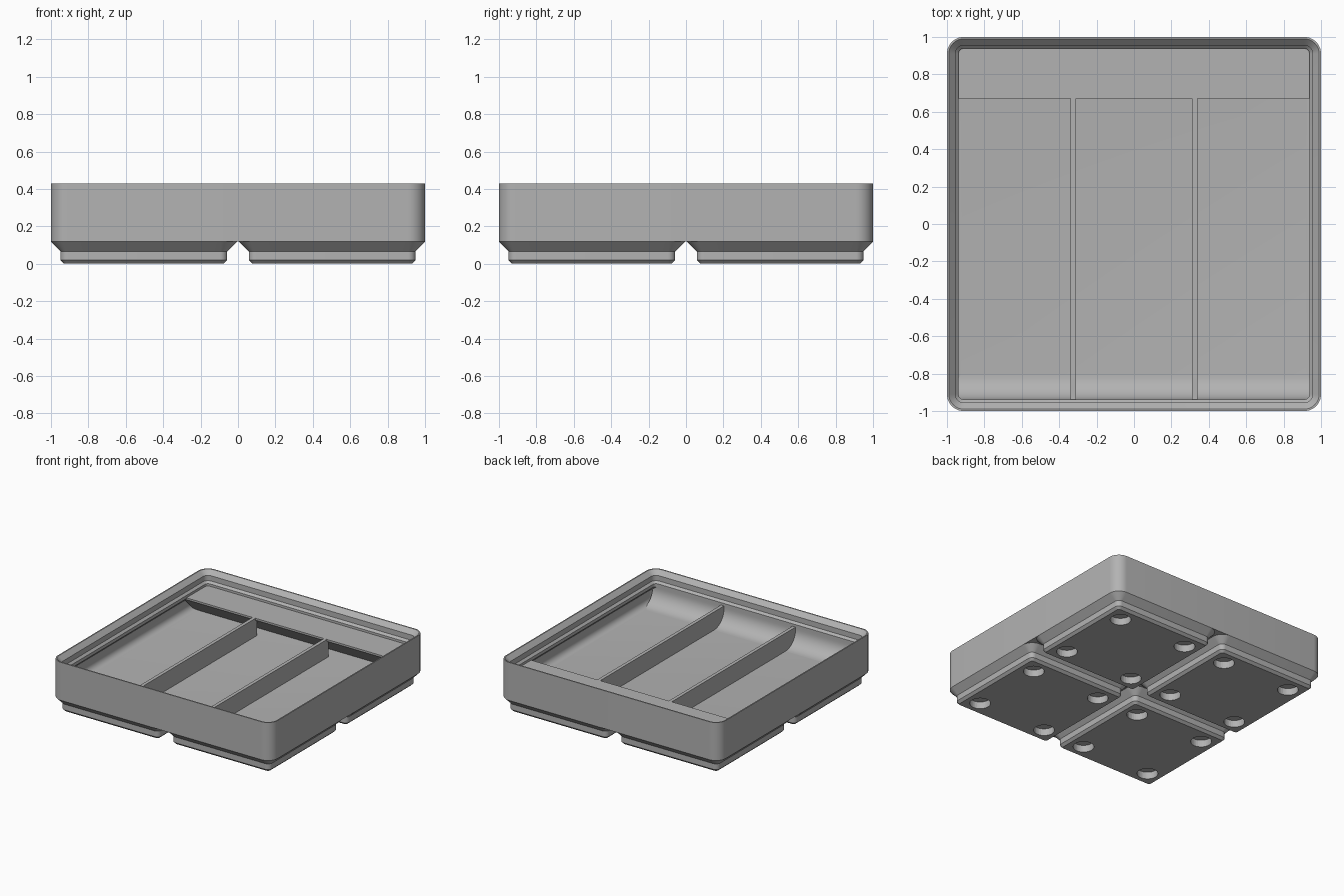
import bpy
import bmesh
from math import sin, cos, pi

if "Cube" in bpy.data.objects:
    bpy.data.objects.remove(bpy.data.objects["Cube"], do_unlink=True)

# Single plain grey plastic
GREY = (0.45, 0.45, 0.45, 1)
grey = bpy.data.materials.new("grey plastic")
grey.use_nodes = True
grey.diffuse_color = GREY
bsdf = next(n for n in grey.node_tree.nodes if n.type == 'BSDF_PRINCIPLED')
bsdf.inputs["Base Color"].default_value = GREY

WALL, LIP = 0.977, 0.938         # half widths of the cavity and of the lip opening
BASE, FLOOR, TOP, RIM = 0.118, 0.165, 0.315, 0.43
FILLET, SCOOP, STEPS = 0.05, 0.13, 10


def make_object(name, bm):
    bmesh.ops.recalc_face_normals(bm, faces=bm.faces)
    mesh = bpy.data.meshes.new(name)
    bm.to_mesh(mesh)
    bm.free()
    mesh.materials.append(grey)
    obj = bpy.data.objects.new(name, mesh)
    bpy.context.collection.objects.link(obj)
    return obj


def smooth(obj):
    bpy.ops.object.select_all(action='DESELECT')
    obj.select_set(True)
    bpy.context.view_layer.objects.active = obj
    bpy.ops.object.shade_smooth_by_angle(angle=pi / 6)


def loft(bm, profile, corner, cx=0, cy=0):
    """Closed skin through rounded squares given as (half width, z).
    All rings share one corner centre, 'corner' from the middle."""
    rings = []
    for half, z in profile:
        ring = []
        for quarter in range(4):
            sx = 1 if quarter in (0, 3) else -1
            sy = 1 if quarter < 2 else -1
            for i in range(STEPS + 1):
                a = (quarter + i / STEPS) * pi / 2
                r = half - corner
                ring.append(bm.verts.new((cx + sx * corner + r * cos(a),
                                          cy + sy * corner + r * sin(a), z)))
        rings.append(ring)
    for low, high in zip(rings, rings[1:]):
        n = len(low)
        for i in range(n):
            j = (i + 1) % n
            bm.faces.new((low[i], low[j], high[j], high[i]))
    bm.faces.new(rings[0])
    bm.faces.new(rings[-1])


def extrude_along_x(name, profile, half):
    """Solid bar with a (y, z) cross-section."""
    bm = bmesh.new()
    left, right = [[bm.verts.new((x, y, z)) for y, z in profile] for x in (-half, half)]
    n = len(profile)
    for i in range(n):
        j = (i + 1) % n
        bm.faces.new((left[i], left[j], right[j], right[i]))
    bm.faces.new(left)
    bm.faces.new(right)
    return make_object(name, bm)


# Tray body: outer wall, stacking lip, undercut, filleted floor
outline = [(1, BASE), (1, RIM), (0.99, RIM), (0.955, 0.394), (0.955, 0.351),
           (LIP, 0.334), (LIP, 0.308), (WALL, 0.27)]
for i in range(9):
    a = i / 8 * pi / 2
    outline.append((WALL - FILLET * (1 - cos(a)), FLOOR + FILLET * (1 - sin(a))))
bm = bmesh.new()
loft(bm, outline, 0.91)
smooth(make_object("tray_body", bm))

# Four stepped feet with a magnet recess near each corner
foot = [(0.426, 0), (0.4455, 0.019), (0.4455, 0.066), (0.497, BASE)]
bm, cut = bmesh.new(), bmesh.new()
for cx in (-0.503, 0.503):
    for cy in (-0.503, 0.503):
        loft(bm, foot, 0.407, cx, cy)
        for dx in (-0.311, 0.311):
            for dy in (-0.311, 0.311):
                new = bmesh.ops.create_cone(cut, cap_ends=True, segments=32, radius1=0.078,
                                            radius2=0.078, depth=0.08)
                bmesh.ops.translate(cut, verts=new["verts"], vec=(cx + dx, cy + dy, 0.017))
feet = make_object("feet", bm)
cutter = make_object("magnet_cutter", cut)
cutter.hide_render = True
smooth(feet)
holes = feet.modifiers.new("magnet recesses", 'BOOLEAN')
holes.operation = 'DIFFERENCE'
holes.solver = 'EXACT'
holes.object = cutter
bpy.ops.object.modifier_apply(modifier=holes.name)
bpy.data.objects.remove(cutter, do_unlink=True)
smooth(feet)

# Curved scoop along the front wall
scoop = [(-WALL, FLOOR - 0.01), (-WALL, TOP), (-LIP, TOP)]
for i in range(13):
    a = i / 12 * pi / 2
    scoop.append((-LIP + SCOOP * (1 - cos(a)), FLOOR + SCOOP * (1 - sin(a))))
scoop.append((-LIP + SCOOP, FLOOR - 0.01))
smooth(extrude_along_x("front_scoop", scoop, 0.96))

# Label ledge at the back with a sloped underside
ledge = [(0.67, TOP), (0.97, TOP), (0.97, FLOOR - 0.01), (0.815, FLOOR - 0.01), (0.67, TOP - 0.015)]
extrude_along_x("label_ledge", ledge, 0.965)

# Two dividers making three compartments
for side, x in (("right", -0.325), ("left", 0.325)):
    bm = bmesh.new()
    bmesh.ops.create_cube(bm, size=1)
    bmesh.ops.scale(bm, verts=bm.verts, vec=(0.028, 1.64, TOP - FLOOR + 0.009))
    bmesh.ops.translate(bm, verts=bm.verts, vec=(x, -0.13, (TOP + FLOOR - 0.011) / 2))
    make_object(side + "_divider", bm)
